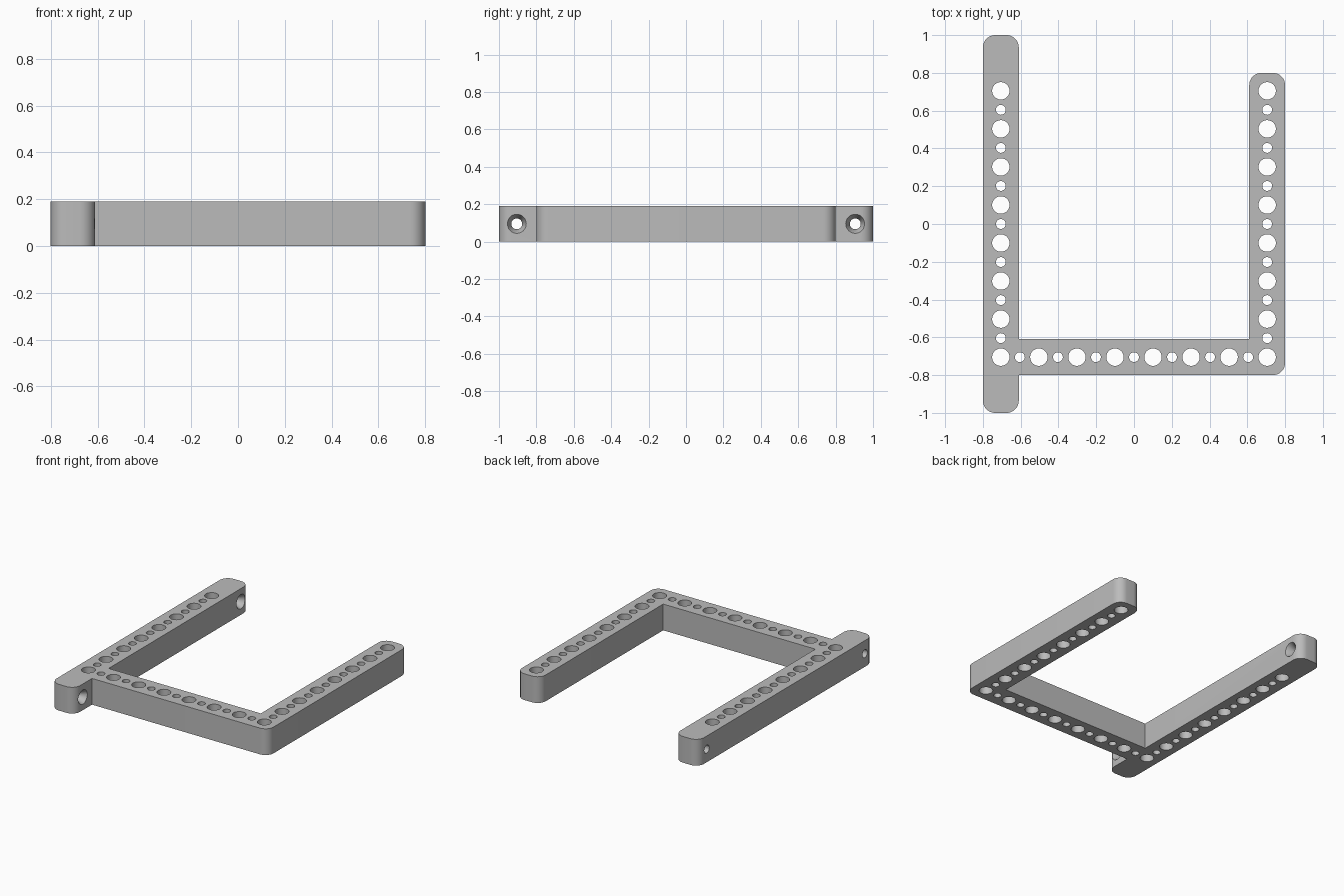
import bpy, bmesh
from math import pi, cos, sin
from mathutils import Matrix, Vector

cube = bpy.data.objects.get("Cube")
if cube:
    bpy.data.objects.remove(cube, do_unlink=True)

HEIGHT = 0.19
OUT, INN, END = 0.8, 0.61, 1.0     # outer side, inner side, long bar end
MID = (OUT + INN) / 2              # centre line of every bar
ROUND = 0.065
HOLES = 8

grey = bpy.data.materials.new("light grey")
grey.use_nodes = True
colour = (0.5, 0.5, 0.5, 1)
grey.diffuse_color = colour
grey.node_tree.nodes["Principled BSDF"].inputs["Base Color"].default_value = colour


def make_object(name, bm):
    mesh = bpy.data.meshes.new(name)
    bmesh.ops.recalc_face_normals(bm, faces=bm.faces)
    bm.to_mesh(mesh)
    bm.free()
    mesh.materials.append(grey)
    obj = bpy.data.objects.new(name, mesh)
    bpy.context.collection.objects.link(obj)
    return obj


def rounded(corners, steps=10):
    """Outline points, with an arc at each corner marked True."""
    points = []
    for i, (x, y, soft) in enumerate(corners):
        p = Vector((x, y, 0))
        if not soft:
            points.append(p)
            continue
        a = (Vector((*corners[i - 1][:2], 0)) - p).normalized() * ROUND
        b = (Vector((*corners[(i + 1) % len(corners)][:2], 0)) - p).normalized() * ROUND
        for k in range(steps + 1):
            t = k / steps * pi / 2
            points.append(p + a * (1 - sin(t)) + b * (1 - cos(t)))
    return points


def add_cone(bm, r1, r2, depth, matrix):
    bmesh.ops.create_cone(bm, cap_ends=True, segments=48, radius1=r1,
                          radius2=r2, depth=depth, matrix=matrix)


# Frame body: long bar, cross bar and short arm as one outline
outline = [(-OUT, -END, True), (-INN, -END, True), (-INN, -OUT, False),
           (OUT, -OUT, True), (OUT, OUT, True), (INN, OUT, True),
           (INN, -INN, False), (-INN, -INN, False),
           (-INN, END, True), (-OUT, END, True)]
bm = bmesh.new()
face = bm.faces.new([bm.verts.new(p) for p in rounded(outline)])
ext = bmesh.ops.extrude_face_region(bm, geom=[face])
bmesh.ops.translate(bm, vec=(0, 0, HEIGHT),
                    verts=[v for v in ext["geom"] if isinstance(v, bmesh.types.BMVert)])
frame = make_object("drilled_frame", bm)

# Rows of alternating large and small holes along the three bars
bm = bmesh.new()
pitch = 2 * MID / (HOLES - 1)
spots = {}
for i in range(2 * HOLES - 1):
    s = -MID + i * pitch / 2
    radius = 0.026 if i % 2 else 0.046
    for x, y in ((-MID, s), (MID, s), (s, -MID)):
        spots[round(x, 4), round(y, 4)] = radius
for (x, y), radius in spots.items():
    add_cone(bm, radius, radius, 1, Matrix.Translation((x, y, HEIGHT / 2)))
row_holes = make_object("row_hole_cutter", bm)

# Sideways screw holes through the long bar ends
bm = bmesh.new()
turn = Matrix.Rotation(pi / 2, 4, "Y")
for y in (-0.905, 0.905):
    add_cone(bm, 0.029, 0.029, 0.6, Matrix.Translation((-MID, y, HEIGHT / 2)) @ turn)
screw_holes = make_object("screw_hole_cutter", bm)

# Countersinks on the inner side of the screw holes
bm = bmesh.new()
for y in (-0.905, 0.905):
    add_cone(bm, 0.024, 0.056, 0.064, Matrix.Translation((-INN - 0.022, y, HEIGHT / 2)) @ turn)
sinks = make_object("countersink_cutter", bm)

bpy.context.view_layer.objects.active = frame
for cutter in (row_holes, screw_holes, sinks):
    cutter.hide_render = True
    mod = frame.modifiers.new("cut", "BOOLEAN")
    mod.operation = "DIFFERENCE"
    mod.solver = "EXACT"
    mod.object = cutter
    bpy.ops.object.modifier_apply(modifier=mod.name)
    bpy.data.objects.remove(cutter, do_unlink=True)

bpy.ops.object.select_all(action="DESELECT")
frame.select_set(True)
bpy.ops.object.shade_smooth_by_angle(angle=pi / 6)
